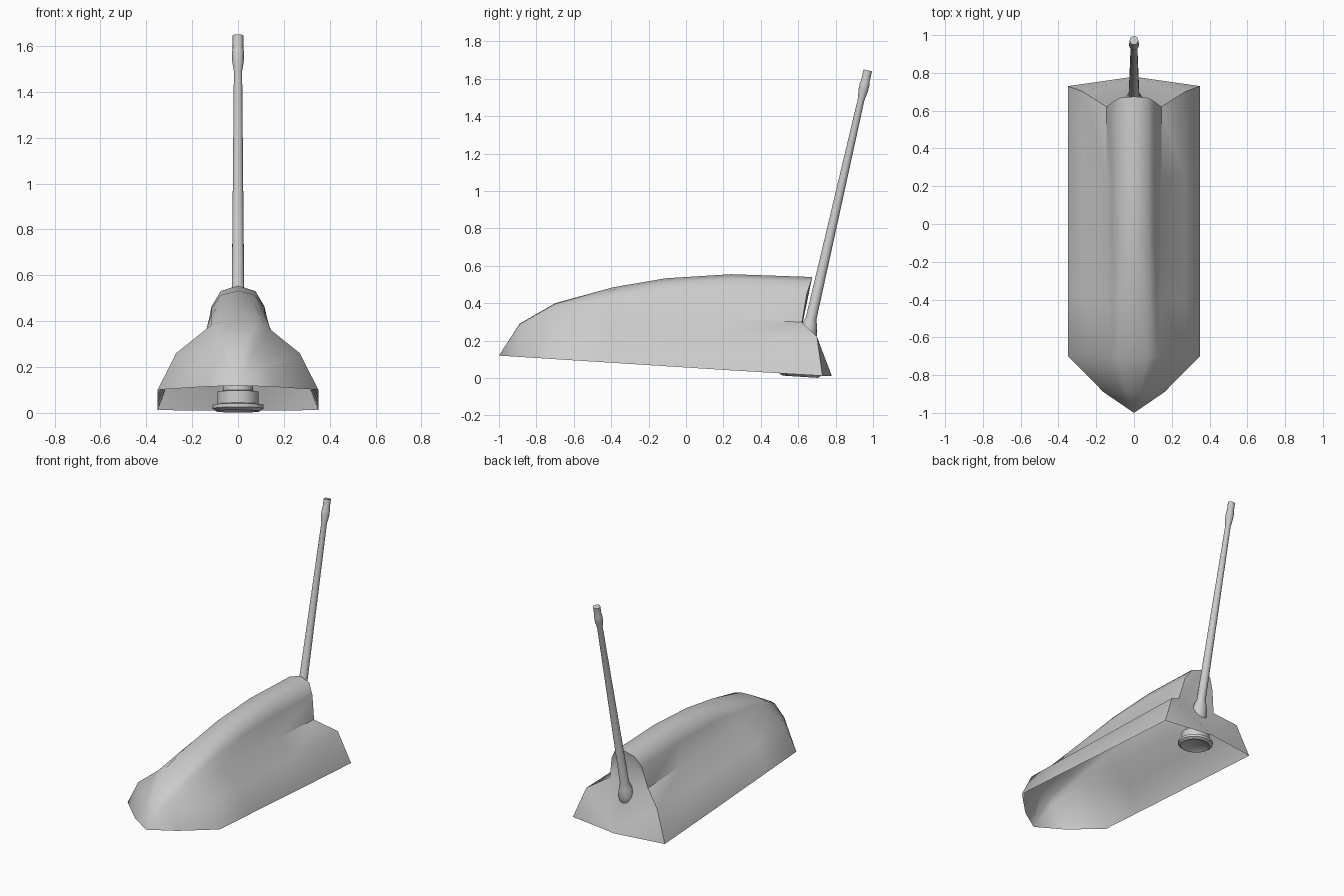
import bpy, bmesh, math
from mathutils import Vector

cube = bpy.data.objects.get("Cube")
if cube:
    bpy.data.objects.remove(cube, do_unlink=True)

grey = bpy.data.materials.new("light grey plastic")
grey.use_nodes = True
grey.diffuse_color = (0.6, 0.6, 0.6, 1)
grey.node_tree.nodes["Principled BSDF"].inputs["Base Color"].default_value = (0.6, 0.6, 0.6, 1)


def finish(name, bm, angle=45, recalc=True):
    if recalc:
        bmesh.ops.recalc_face_normals(bm, faces=bm.faces)
    mesh = bpy.data.meshes.new(name)
    bm.to_mesh(mesh)
    bm.free()
    mesh.materials.append(grey)
    obj = bpy.data.objects.new(name, mesh)
    bpy.context.collection.objects.link(obj)
    bpy.ops.object.select_all(action='DESELECT')
    obj.select_set(True)
    bpy.context.view_layer.objects.active = obj
    bpy.ops.object.shade_smooth_by_angle(angle=math.radians(angle))
    return obj


def lathe(name, origin, axis, profile, sides=16):
    """Turn (radius, distance) pairs around an axis."""
    bm = bmesh.new()
    turn = Vector((0, 0, 1)).rotation_difference(Vector(axis).normalized())
    rings = []
    for r, t in profile:
        ring = []
        for i in range(sides):
            a = math.tau * i / sides
            p = Vector((r * math.cos(a), r * math.sin(a), t))
            ring.append(bm.verts.new(Vector(origin) + turn @ p))
        rings.append(ring)
    for a, b in zip(rings, rings[1:]):
        for i in range(sides):
            j = (i + 1) % sides
            bm.faces.new((a[i], a[j], b[j], b[i]))
    bm.faces.new(rings[0][::-1])
    bm.faces.new(rings[-1])
    bmesh.ops.remove_doubles(bm, verts=bm.verts, dist=0.0005)
    return finish(name, bm)


# Shell: half sections from the rim up over the shoulder to the ridge
HALF_X = [0.35, 0.27, 0.145, 0.115, 0.075, 0]


def rim(y):
    return 0.12 - 0.0636 * (y + 1)


def heights(y, top):
    shoulder = 0.36 - 0.044 * (y + 0.7)
    side = 0.26 - 0.028 * (y + 0.7)
    rise = top - shoulder
    return [rim(y), side, shoulder, shoulder + 0.62 * rise, shoulder + 0.9 * rise, top]


def full(points):
    return points + [(-x, y, z) for x, y, z in points[-2::-1]]


def nose(y, top, width):
    zs = heights(-0.7, 0.4)
    k = (top - rim(y)) / (zs[-1] - zs[0])
    return full([(x * width, y, rim(y) + (z - zs[0]) * k) for x, z in zip(HALF_X, zs)])


sections = [nose(-1, 0.12, 0), nose(-0.89, 0.29, 0.46)]
for y, top in [(-0.7, 0.4), (-0.39, 0.485), (-0.11, 0.533), (0.24, 0.555)]:
    sections.append(full([(x, y, z) for x, z in zip(HALF_X, heights(y, top))]))
rear_y = [0.73, 0.70, 0.62, 0.645, 0.668, 0.675]
sections.append(full(list(zip(HALF_X, rear_y, heights(0.7, 0.54)))))

bm = bmesh.new()
rows = [[bm.verts.new(p) for p in s] for s in sections]
for a, b in zip(rows, rows[1:]):
    for i in range(len(a) - 1):
        bm.faces.new((a[i], a[i + 1], b[i + 1], b[i]))
# Back: sloping lower panel and the upright end of the fin
end = rows[-1]
bottom = bm.verts.new((0, 0.78, 0.01))
middle = bm.verts.new((0, 0.625, 0.30))
for s in (end, end[::-1]):
    for loop in ((bottom, s[0], s[1]), (bottom, s[1], s[2], middle),
                 (middle, s[2], s[3], s[4], s[5])):
        bm.faces.new(loop)
bmesh.ops.remove_doubles(bm, verts=bm.verts, dist=0.0005)
bmesh.ops.recalc_face_normals(bm, faces=bm.faces)
bm.faces.ensure_lookup_table()
ridge = max(bm.faces, key=lambda f: f.calc_center_median().z)
if ridge.normal.z < 0:
    bmesh.ops.reverse_faces(bm, faces=bm.faces)
finish("fin_shell", bm, recalc=False)

# Mast with bulb foot and thicker tip
foot = Vector((0, 0.635, 0.17))
tip = Vector((0, 0.972, 1.645))
length = (tip - foot).length
lathe("mast", foot, tip - foot, [
    (0, -0.02), (0.035, -0.005), (0.05, 0.03), (0.05, 0.07), (0.04, 0.12), (0.029, 0.15),
    (0.018, length - 0.16), (0.026, length - 0.11), (0.026, length - 0.07),
    (0.023, length - 0.06), (0.023, length), (0, length)])

# Mounting stud under the shell
lathe("mounting_stud", (0, 0.61, 0.007), (0, 0.063, 1), [
    (0, 0.02), (0.07, 0.012), (0.095, 0), (0.112, 0.012), (0.112, 0.028), (0.09, 0.032),
    (0.09, 0.085), (0.065, 0.09), (0.065, 0.13), (0.045, 0.2), (0, 0.2)], 20)
